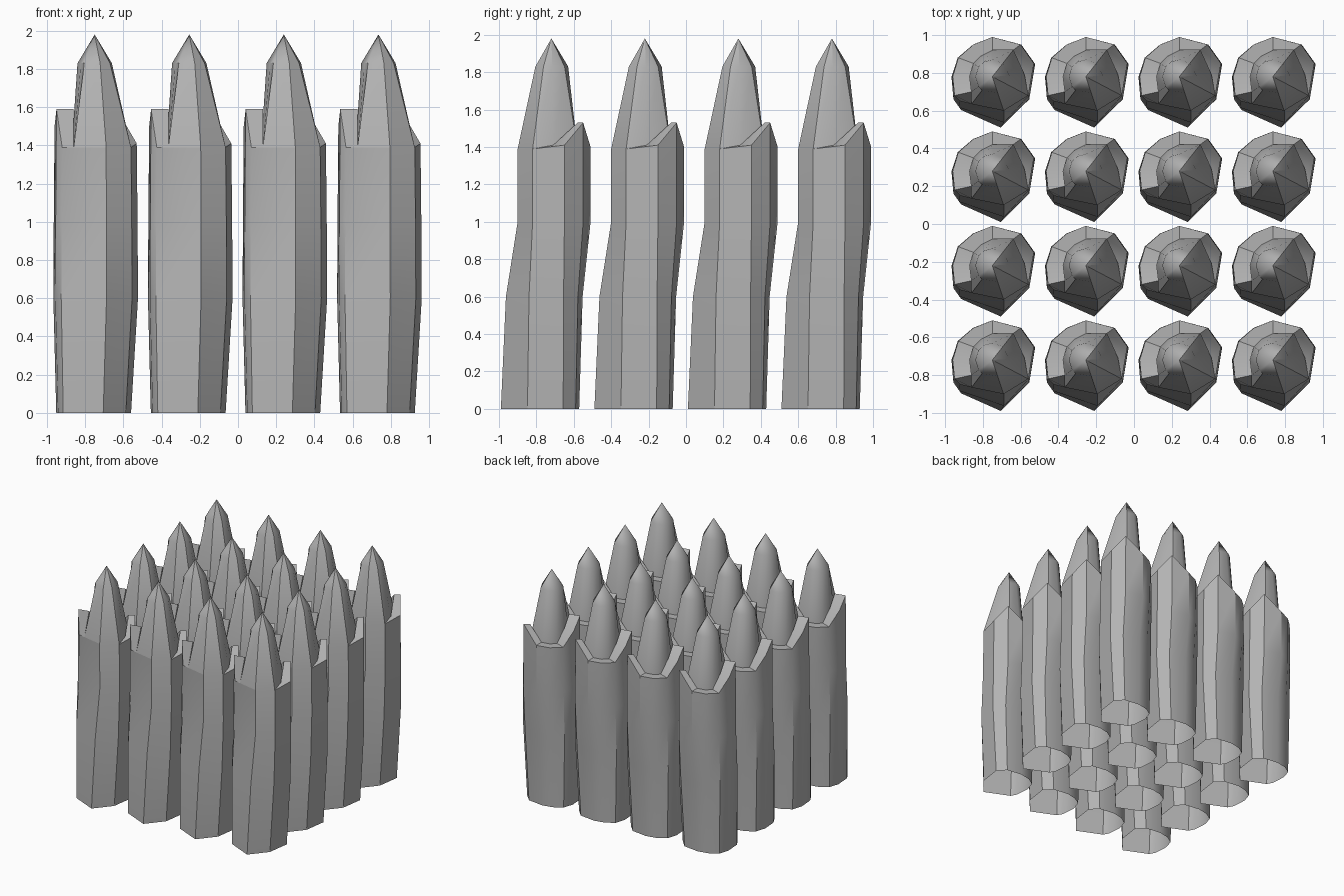
import bpy, bmesh, math

cube = bpy.data.objects.get("Cube")
if cube:
    bpy.data.objects.remove(cube)

wood = bpy.data.materials.new("plain grey")
wood.use_nodes = True
GREY = (0.45, 0.45, 0.45, 1)
wood.diffuse_color = GREY
wood.node_tree.nodes["Principled BSDF"].inputs["Base Color"].default_value = GREY

# Cross-section: outer x, outer y, broken rim height, inner x, inner y
NOTCH = 1.39
SECTION = [
    (0, .21, 1.4, 0, .14),
    (.15, .17, 1.53, .11, .14),
    (.22, .07, 1.41, .17, .01),
    (.19, -.1, NOTCH, .19, -.1),
    (.06, -.18, NOTCH, .06, -.18),
    (-.17, -.13, NOTCH, -.11, -.145),
    (-.2, -.1, 1.59, -.11, -.08),
    (-.21, 0, 1.5, -.12, 0),
    (-.18, .1, NOTCH, -.1, .07),
    (-.1, .17, NOTCH, -.06, .11),
]


def trunk_ring(z, scale, dx, bend):
    """Outer section, bent forward mostly at its front edge."""
    pts = []
    for x, y, *_ in SECTION:
        lean = bend * (y / .19) ** 2 * (1 if y < 0 else .5)
        pts.append((x * scale + dx, y + lean, z))
    return pts


def build_stake():
    bm = bmesh.new()
    rings = [
        trunk_ring(0, .91, -.01, -.1),
        trunk_ring(.6, 1.03, 0, -.07),
        trunk_ring(1, 1.02, 0, 0),
        [(x, y, z) for x, y, z, _, _ in SECTION],              # broken bark rim
        [(ix, iy, z) for _, _, z, ix, iy in SECTION],          # rim thickness
        [(ix, iy, NOTCH) for _, _, _, ix, iy in SECTION],      # foot of the spike
    ]
    # Shoulder of the spike, nearly round
    shoulder = []
    for x, y, _, ix, iy in SECTION:
        d = math.hypot(ix, iy)
        shoulder.append((ix / d * .09, iy / d * .09, 1.83))
    rings.append(shoulder)
    loops = [[bm.verts.new(p) for p in ring] for ring in rings]
    n = len(SECTION)
    for low, high in zip(loops, loops[1:]):
        for i in range(n):
            j = (i + 1) % n
            bm.faces.new((low[j], low[i], high[i], high[j]))
    tip = bm.verts.new((0, 0, 1.98))
    for i in range(n):
        bm.faces.new((loops[-1][(i + 1) % n], loops[-1][i], tip))
    bmesh.ops.remove_doubles(bm, verts=bm.verts, dist=.001)
    bmesh.ops.recalc_face_normals(bm, faces=bm.faces)
    mesh = bpy.data.meshes.new("stake")
    bm.to_mesh(mesh)
    bm.free()
    mesh.materials.append(wood)
    return mesh


# Four by four block of identical stakes
mesh = build_stake()
stakes = []
for row in range(4):
    for col in range(4):
        ob = bpy.data.objects.new(f"stake_{row}_{col}", mesh)
        ob.location = (-.75 + .495 * col, -.72 + .5 * row, 0)
        bpy.context.collection.objects.link(ob)
        stakes.append(ob)

bpy.ops.object.select_all(action="DESELECT")
stakes[0].select_set(True)
bpy.context.view_layer.objects.active = stakes[0]
bpy.ops.object.shade_smooth_by_angle(angle=math.radians(32))
